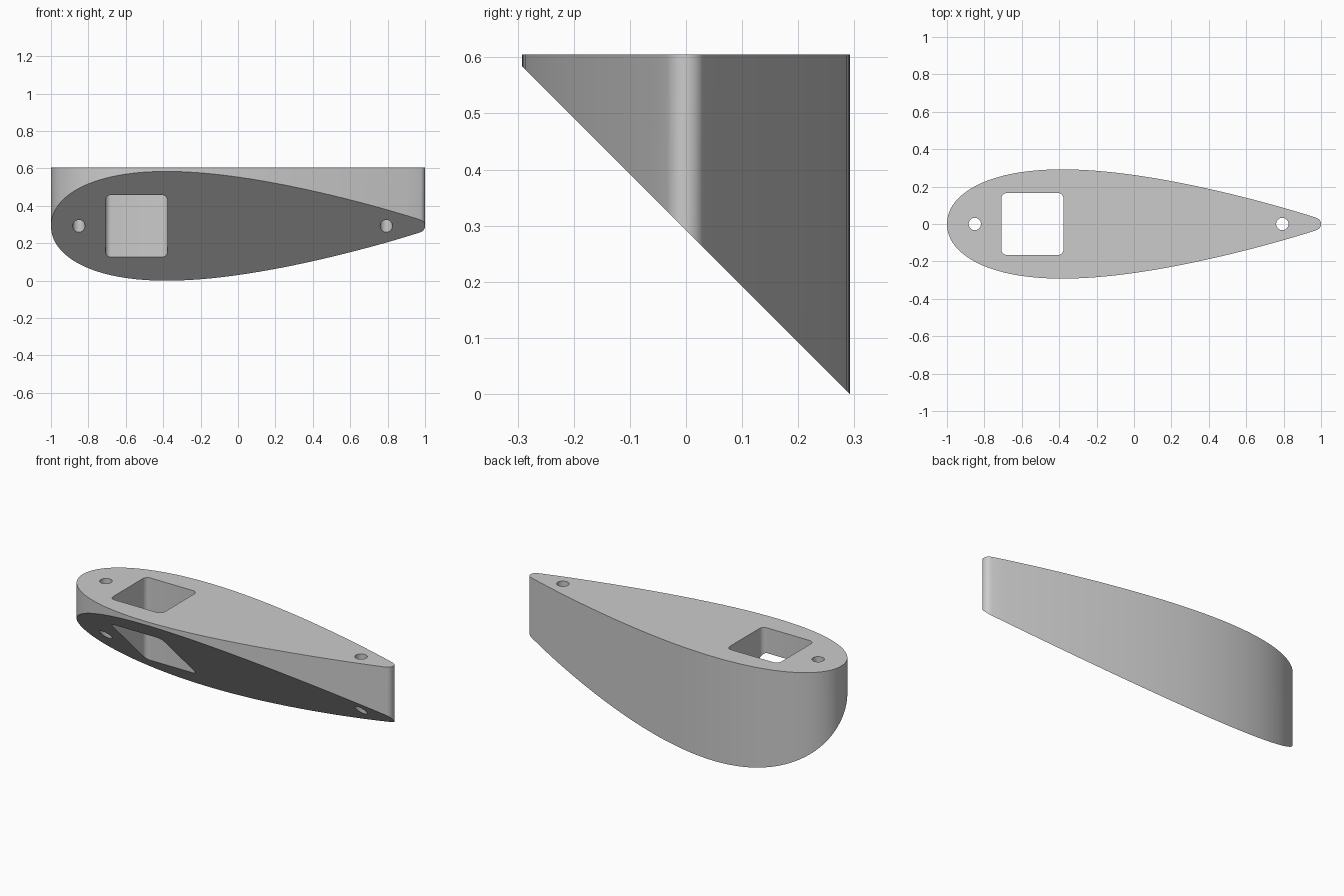
import bpy, bmesh, math

cube = bpy.data.objects.get("Cube")
if cube:
    bpy.data.objects.remove(cube, do_unlink=True)

TOP, HALF, CHORD = 0.605, 0.292, 2.06
TIP_R = 0.034


def half_width(x):
    """Symmetric foil section, blunt nose at x = -1."""
    u = (x + 1) / CHORD
    t = 0.2969 * math.sqrt(u) - 0.126 * u - 0.3516 * u**2 + 0.2843 * u**3 - 0.1015 * u**4
    return HALF * t / 0.1


def arc(cx, cy, r, start, end, n):
    angles = [math.radians(start + (end - start) * i / n) for i in range(n + 1)]
    return [(cx + r * math.cos(a), cy + r * math.sin(a)) for a in angles]


def foil():
    # Points crowd towards the nose; a small arc rounds the tail
    end = 0.971
    upper = [(x, half_width(x)) for x in
             (-1 + (end + 1) * (i / 56) ** 2 for i in range(1, 57))]
    lower = [(x, -y) for x, y in upper]
    tail = arc(1 - TIP_R, 0, TIP_R, -73, 73, 12)
    return [(-1, 0)] + lower + tail + upper[::-1]


def rounded_square(cx, half, r):
    k = half - r
    pts = []
    for i, (sx, sy) in enumerate([(1, 1), (-1, 1), (-1, -1), (1, -1)]):
        pts += arc(cx + sx * k, sy * k, r, 90 * i, 90 * i + 90, 6)
    return pts


def round_hole(cx):
    return arc(cx, 0, 0.033, 0, 360, 32)[:-1]


# Upright walls between the flat top and the sloping underside
bm = bmesh.new()
rims = {"top": [], "bottom": []}
loops = [foil(), rounded_square(-0.543, 0.166, 0.03), round_hole(-0.851), round_hole(0.793)]
for k, pts in enumerate(loops):
    top = [bm.verts.new((x, y, TOP)) for x, y in pts]
    low = [bm.verts.new((x, y, HALF - y)) for x, y in pts]
    for i in range(len(pts)):
        j = (i + 1) % len(pts)
        quad = [low[i], low[j], top[j], top[i]]
        face = bm.faces.new(quad if k == 0 else quad[::-1])
        face.smooth = True
        rims["top"].append(bm.edges.get((top[i], top[j])))
        rims["bottom"].append(bm.edges.get((low[i], low[j])))

# Flat caps with the openings left free
for name, normal in (("top", (0, 0, 1)), ("bottom", (0, -1, -1))):
    bmesh.ops.triangle_fill(bm, edges=rims[name], use_beauty=True, normal=normal)
bmesh.ops.recalc_face_normals(bm, faces=bm.faces)

mesh = bpy.data.meshes.new("foil_wedge")
bm.to_mesh(mesh)
bm.free()
body = bpy.data.objects.new("foil_wedge", mesh)
bpy.context.collection.objects.link(body)

# Plain grey
grey = bpy.data.materials.new("light_grey")
grey.use_nodes = True
color = (0.6, 0.6, 0.6, 1)
grey.diffuse_color = color
grey.node_tree.nodes["Principled BSDF"].inputs["Base Color"].default_value = color
mesh.materials.append(grey)

bpy.context.view_layer.objects.active = body
body.select_set(True)
bpy.ops.object.shade_smooth_by_angle(angle=math.radians(30))
